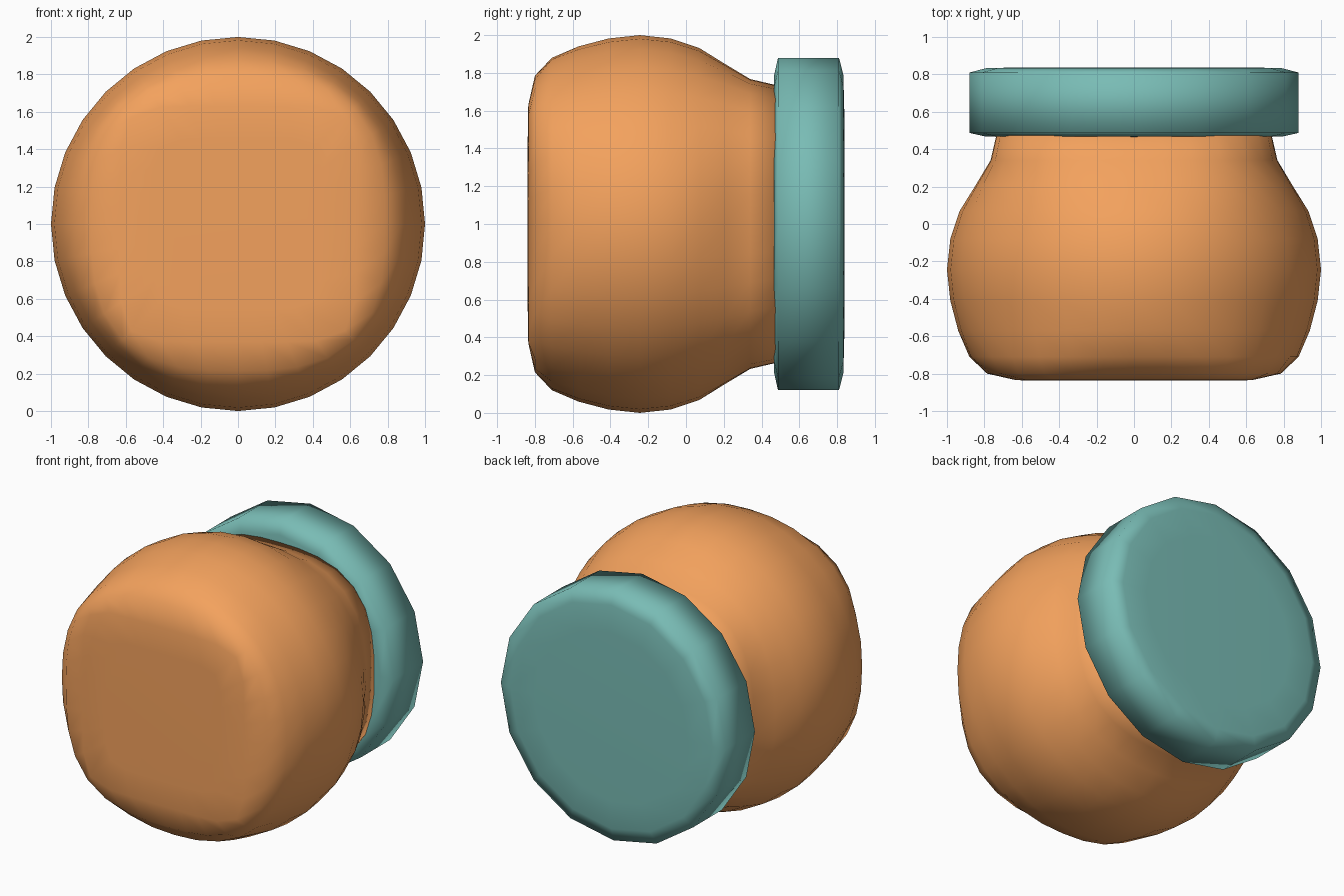
import bpy, bmesh
from math import cos, sin, pi

if "Cube" in bpy.data.objects:
    bpy.data.objects.remove(bpy.data.objects["Cube"])


def paint(obj, name, rgb):
    mat = bpy.data.materials.new(name)
    mat.diffuse_color = (*rgb, 1)
    mat.use_nodes = True
    mat.node_tree.nodes["Principled BSDF"].inputs["Base Color"].default_value = mat.diffuse_color
    obj.data.materials.append(mat)


def loft(name, rings, sides):
    """Closed loft along y; each ring is (y, half width, superellipse power)."""
    bm = bmesh.new()
    loops = []
    for y, half, n in rings:
        loop = []
        for i in range(sides):
            a = 2 * pi * i / sides
            r = half / (abs(cos(a)) ** n + abs(sin(a)) ** n) ** (1 / n)
            loop.append(bm.verts.new((r * cos(a), y, 1 + r * sin(a))))
        loops.append(loop)
    for lo, hi in zip(loops, loops[1:]):
        for i in range(sides):
            j = (i + 1) % sides
            bm.faces.new((lo[i], lo[j], hi[j], hi[i]))
    bm.faces.new(loops[0])
    bm.faces.new(loops[-1])
    bmesh.ops.recalc_face_normals(bm, faces=bm.faces)
    for f in bm.faces:
        f.smooth = True
    mesh = bpy.data.meshes.new(name)
    bm.to_mesh(mesh)
    bm.free()
    obj = bpy.data.objects.new(name, mesh)
    bpy.context.collection.objects.link(obj)
    return obj


# Jar body: squarish flat base, round belly, slightly squarish neck
body = loft("jar_body", [
    (-0.838, 0.45, 7), (-0.835, 0.63, 7), (-0.80, 0.785, 2.9),
    (-0.71, 0.88, 2.3), (-0.57, 0.94, 2.05), (-0.41, 0.982, 2),
    (-0.245, 1.0, 2), (-0.08, 0.982, 2), (0.07, 0.932, 2.05),
    (0.21, 0.845, 2.4), (0.34, 0.767, 2.7), (0.50, 0.73, 2.8)], 32)
paint(body, "orange", (0.90, 0.36, 0.11))

# Lid: sixteen-sided disc with softened rims
lid = loft("jar_lid", [
    (0.465, 0.60, 2), (0.467, 0.79, 2), (0.487, 0.88, 2),
    (0.81, 0.88, 2), (0.833, 0.79, 2), (0.838, 0.60, 2)], 16)
paint(lid, "teal", (0.19, 0.50, 0.46))
